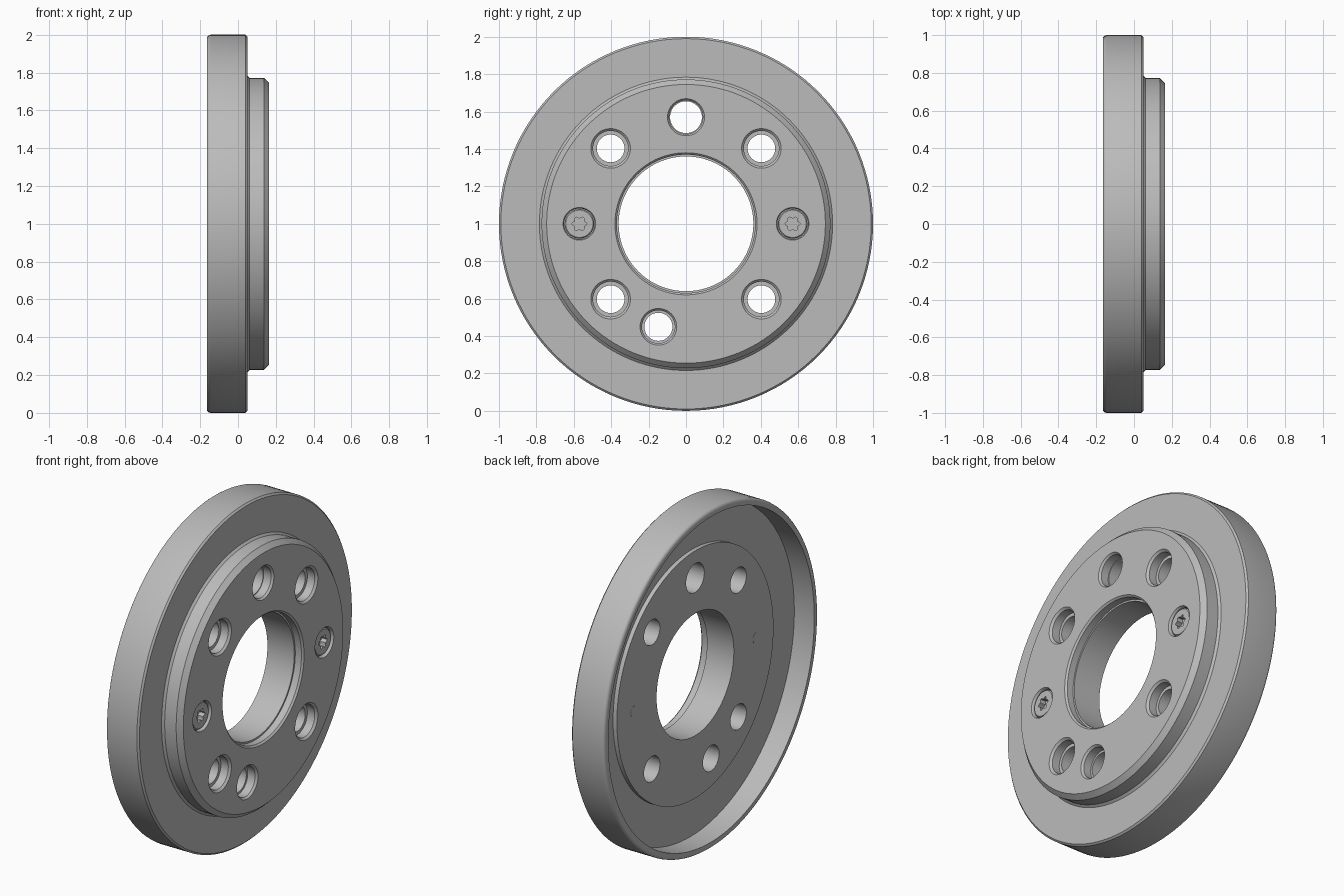
import bpy, bmesh, math
from mathutils import Matrix, Vector

cube = bpy.data.objects.get("Cube")
if cube:
    bpy.data.objects.remove(cube, do_unlink=True)

steel = bpy.data.materials.new("machined_steel")
steel.use_nodes = True
GREY = (0.5, 0.5, 0.5, 1)
steel.diffuse_color = GREY
steel.node_tree.nodes["Principled BSDF"].inputs["Base Color"].default_value = GREY

HUB = -0.06      # rear hub face
FLOOR = -0.035   # rear recess floor
FACE = 0.165     # front boss face
PITCH = 0.57     # bolt circle radius


def lathe(name, profile, y=0.0, z=1.0, sides=64, ring=False):
    """Revolve (x, radius) points about an axis parallel to x."""
    bm = bmesh.new()
    loops = []
    for x, r in profile:
        loops.append([bm.verts.new((x, y + r * math.cos(a), z + r * math.sin(a)))
                      for a in (2 * math.pi * i / sides for i in range(sides))])
    pairs = list(zip(loops, loops[1:]))
    if ring:
        pairs.append((loops[-1], loops[0]))
    else:
        bm.faces.new(loops[0])
        bm.faces.new(loops[-1])
    for a, b in pairs:
        for i in range(sides):
            j = (i + 1) % sides
            bm.faces.new((a[i], a[j], b[j], b[i]))
    bmesh.ops.recalc_face_normals(bm, faces=bm.faces)
    mesh = bpy.data.meshes.new(name)
    bm.to_mesh(mesh)
    bm.free()
    mesh.materials.append(steel)
    ob = bpy.data.objects.new(name, mesh)
    bpy.context.collection.objects.link(ob)
    return ob


def select(ob):
    bpy.ops.object.select_all(action='DESELECT')
    ob.select_set(True)
    bpy.context.view_layer.objects.active = ob


def cut(target, cutter):
    mod = target.modifiers.new("cut", 'BOOLEAN')
    mod.operation = 'DIFFERENCE'
    mod.solver = 'EXACT'
    mod.object = cutter
    select(target)
    bpy.ops.object.modifier_apply(modifier=mod.name)
    bpy.data.objects.remove(cutter, do_unlink=True)


def finish(ob):
    select(ob)
    bpy.ops.object.shade_smooth_by_angle(angle=math.radians(28))


def fillet(cx, cr, rad, start, steps=4):
    """Quarter-circle profile points, starting at an angle in degrees."""
    return [(cx + rad * math.cos(math.radians(start + 90 * i / steps)),
             cr + rad * math.sin(math.radians(start + 90 * i / steps)))
            for i in range(steps + 1)]


# Flange, rim, boss and central bore in one turned section
section = [(HUB, 0.36), (0.115, 0.36), (0.115, 0.37), (0.155, 0.37), (FACE, 0.38),
           (FACE, 0.745), (0.137, 0.772), (0.062, 0.772), (0.05, 0.784)]
section += [(0.05, 0.99), (0.04, 1.0)]
section += fillet(-0.145, 0.98, 0.02, 90)
section += [(-0.165, 0.96), (FLOOR, 0.96), (FLOOR, 0.73), (HUB, 0.73)]
flange = lathe("flange", section, sides=128, ring=True)


def hole(angle, through, bore, mouth):
    a = math.radians(angle)
    return lathe("hole_cutter",
                 [(-0.3, through), (0.105, through), (0.105, bore),
                  (FACE - 0.012, bore), (FACE + 0.001, mouth), (0.3, mouth)],
                 PITCH * math.cos(a), 1 + PITCH * math.sin(a), 48)


# Four counterbored bolt holes, then the two offset holes
for angle in (45, 135, 225, 315):
    cut(flange, hole(angle, 0.074, 0.094, 0.107))
cut(flange, hole(90, 0.085, 0.09, 0.1))
cut(flange, hole(255, 0.075, 0.088, 0.099))

# Screw recesses
for side in (-1, 1):
    cut(flange, lathe("recess_cutter", [(0.09, 0.082), (FACE - 0.01, 0.082),
                                        (FACE + 0.001, 0.088), (0.3, 0.088)],
                      side * PITCH, 1, 48))
finish(flange)


def star_cutter(y):
    """Six-lobed drive socket."""
    bm = bmesh.new()
    rim = []
    for i in range(48):
        a = 2 * math.pi * i / 48
        r = 0.034 + 0.006 * math.cos(6 * a)
        rim.append(bm.verts.new((0.12, y + r * math.cos(a), 1 + r * math.sin(a))))
    base = bm.faces.new(rim)
    out = bmesh.ops.extrude_face_region(bm, geom=[base])
    bmesh.ops.translate(bm, vec=Vector((0.1, 0, 0)),
                        verts=[v for v in out["geom"] if isinstance(v, bmesh.types.BMVert)])
    bmesh.ops.recalc_face_normals(bm, faces=bm.faces)
    mesh = bpy.data.meshes.new("socket_cutter")
    bm.to_mesh(mesh)
    bm.free()
    ob = bpy.data.objects.new("socket_cutter", mesh)
    bpy.context.collection.objects.link(ob)
    return ob


# Countersunk screws with star sockets; tips end flush at the hub face
for side, label in ((-1, "front"), (1, "back")):
    y = side * PITCH
    screw = lathe(label + "_screw",
                  [(HUB - 0.0005, 0.032), (0.085, 0.032), (0.085, 0.079),
                   (0.148, 0.079), (0.155, 0.073)], y, 1, 48)
    cut(screw, star_cutter(y))
    finish(screw)
